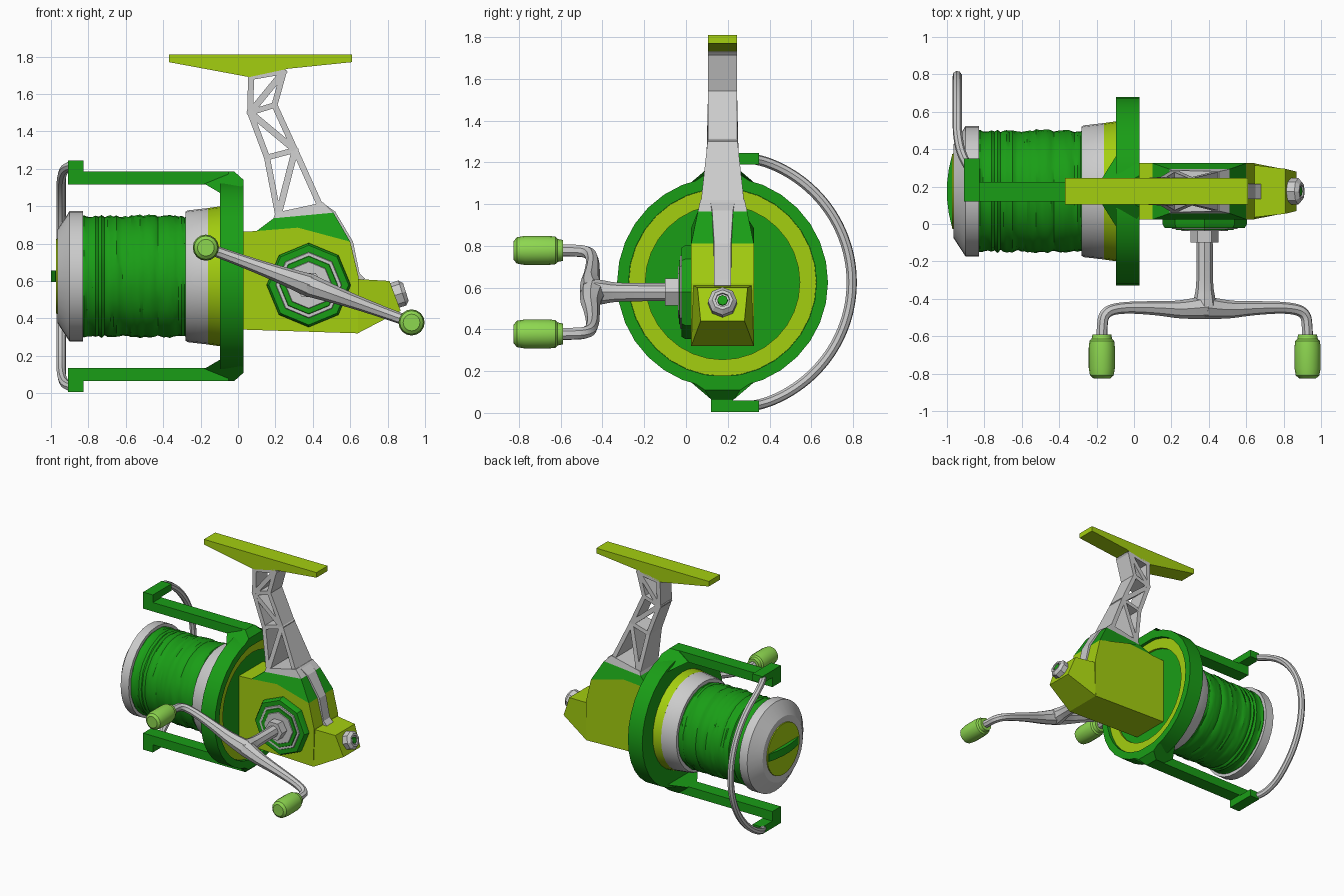
import bpy, bmesh, math, random
from mathutils import Vector

if "Cube" in bpy.data.objects:
    bpy.data.objects.remove(bpy.data.objects["Cube"])

random.seed(4)
GREEN = (0.01, 0.34, 0.008, 1)
LIME = (0.37, 0.62, 0.005, 1)
KNOB = (0.27, 0.68, 0.08, 1)
YC, ZC = 0.175, 0.625          # main axis of the reel runs along x here
mats = {}


def paint(ob, color):
    if color:
        if color not in mats:
            mats[color] = bpy.data.materials.new("paint")
            mats[color].diffuse_color = color
        ob.data.materials.append(mats[color])


def smooth(ob):
    bpy.ops.object.select_all(action='DESELECT')
    ob.select_set(True)
    bpy.context.view_layer.objects.active = ob
    bpy.ops.object.shade_smooth_by_angle(angle=math.radians(30))


def finish(name, bm, color):
    bmesh.ops.remove_doubles(bm, verts=bm.verts, dist=1e-5)
    bmesh.ops.recalc_face_normals(bm, faces=bm.faces)
    me = bpy.data.meshes.new(name)
    bm.to_mesh(me)
    bm.free()
    ob = bpy.data.objects.new(name, me)
    bpy.context.collection.objects.link(ob)
    paint(ob, color)
    return ob


def prism(name, pts, color=None, yc=YC, flip=False):
    """Side profile of (x, z, half width) points, spread to both sides of yc."""
    bm = bmesh.new()
    rows = [[bm.verts.new((x, yc + s * h, 2 * ZC - z if flip else z)) for x, z, h in pts]
            for s in (-1, 1)]
    n = len(pts)
    for r in rows:
        bm.faces.new(r)
    for i in range(n):
        j = (i + 1) % n
        bm.faces.new((rows[0][i], rows[0][j], rows[1][j], rows[1][i]))
    return finish(name, bm, color)


def lathe(name, prof, origin, axis, color=None, segs=32, jitter=0.0, closed=False):
    """Turn a profile of (radius, distance along axis)."""
    q = Vector(axis).to_track_quat('Z', 'Y')
    bm = bmesh.new()
    rings = []
    for r, t in prof:
        ring = []
        for k in range(segs):
            a = 2 * math.pi * k / segs
            rr = r + (random.uniform(-jitter, jitter) if r else 0)
            ring.append(bm.verts.new(Vector(origin) + q @ Vector((rr * math.cos(a), rr * math.sin(a), t))))
        rings.append(ring)
    pairs = list(zip(rings, rings[1:])) + ([(rings[-1], rings[0])] if closed else [])
    for a, b in pairs:
        for k in range(segs):
            j = (k + 1) % segs
            bm.faces.new((a[k], a[j], b[j], b[k]))
    ob = finish(name, bm, color)
    smooth(ob)
    return ob


def tube(name, pts, color=None):
    """Round bar through (x, y, z, radius) points."""
    cu = bpy.data.curves.new(name, 'CURVE')
    cu.dimensions = '3D'
    cu.bevel_depth = 1.0
    cu.bevel_resolution = 2
    cu.use_fill_caps = True
    sp = cu.splines.new('NURBS')
    sp.points.add(len(pts) - 1)
    for p, (x, y, z, r) in zip(sp.points, pts):
        p.co = (x, y, z, 1)
        p.radius = r
    sp.order_u = 3
    sp.use_endpoint_u = True
    sp.resolution_u = 6
    ob = bpy.data.objects.new(name, cu)
    bpy.context.collection.objects.link(ob)
    bpy.ops.object.select_all(action='DESELECT')
    ob.select_set(True)
    bpy.context.view_layer.objects.active = ob
    bpy.ops.object.convert(target='MESH')
    ob = bpy.context.object
    paint(ob, color)
    smooth(ob)
    return ob


# Mounting foot
prism("foot", [(x, z, 0.07) for x, z in ((-0.37, 1.81), (0.61, 1.81), (0.61, 1.77), (0.27, 1.735),
                                         (0.06, 1.69), (-0.37, 1.77))], LIME)

# Truss stem: chords, rungs and zigzag diagonals
left = [(0.07, 1.69), (0.065, 1.50), (0.155, 1.26), (0.215, 0.95)]
right = [(0.245, 1.72), (0.195, 1.54), (0.305, 1.30), (0.44, 1.00)]


def bar(name, p, q, w):
    p, q = Vector(p), Vector(q)
    d = (q - p).normalized()
    n = Vector((-d.y, d.x)) * w / 2
    p, q = p - d * w * 0.3, q + d * w * 0.3
    prism(name, [(v.x, v.y, 0.07 + 0.115 * max(0, 1.3 - v.y)) for v in (p + n, q + n, q - n, p - n)])


for i in range(3):
    bar("stem_front_chord", left[i], left[i + 1], 0.032)
    bar("stem_rear_chord", right[i], right[i + 1], 0.032)
    a, b = (left, right) if i == 1 else (right, left)
    bar("stem_diagonal", a[i], b[i + 1], 0.035)
for l, r in zip(left, right):
    bar("stem_rung", l, r, 0.03)

# Gear housing, shoulder, spine and tail
prism("housing", [(-0.03, 0.86, 0.15), (0.10, 0.867, 0.15), (0.32, 0.885, 0.15), (0.60, 0.81, 0.15),
                  (0.645, 0.62, 0.15), (0.64, 0.32, 0.15), (0.02, 0.34, 0.15), (-0.03, 0.345, 0.15)], LIME)
prism("housing_top", [(0.10, 0.867, 0.15), (0.32, 0.885, 0.15), (0.60, 0.81, 0.15),
                      (0.51, 0.965, 0.118), (0.19, 0.935, 0.118)], GREEN)
prism("shoulder", [(0.19, 0.935, 0.118), (0.51, 0.965, 0.118), (0.455, 1.02, 0.106), (0.20, 0.965, 0.112)])
prism("spine", [(x, z, h) for x, z, h in ((0.45, 1.02, 0.06), (0.52, 0.97, 0.05), (0.615, 0.81, 0.04),
                                          (0.65, 0.64, 0.04), (0.68, 0.61, 0.04), (0.62, 0.60, 0.04),
                                          (0.58, 0.80, 0.04), (0.45, 0.95, 0.06))])
prism("tail", [(0.64, 0.61, 0.14), (0.64, 0.32, 0.15), (0.87, 0.44, 0.105), (0.81, 0.60, 0.12)], LIME)
lathe("tail_nut", [(0, -0.02), (0.07, -0.02), (0.07, 0.035), (0.05, 0.055), (0.035, 0.055), (0.035, 0.04), (0, 0.04)],
      (0.845, YC, 0.525), (0.94, 0, 0.3), segs=8)
lathe("tail_nut_centre", [(0, 0), (0.025, 0), (0.025, 0.05), (0, 0.05)],
      (0.845, YC, 0.525), (0.94, 0, 0.3), GREEN, 8)

# Octagonal side cover in stacked coloured layers
HX, HZ = 0.378, 0.578
for name, r, t, col in (("cover_base", 0.225, 0.022, GREEN), ("cover_ring_outer", 0.185, 0.028, None),
                        ("cover_ring_inner", 0.165, 0.033, GREEN), ("cover_plate", 0.135, 0.038, None)):
    lathe(name, [(0, -0.06), (r, -0.06), (r, t - 0.02), (r - 0.012, t), (0, t)], (HX, 0, HZ), (0, -1, 0), col, 8)

# Crank with two arms and knobs
lathe("crank_nut", [(0, 0), (0.075, 0), (0.075, 0.1), (0, 0.1)], (HX, 0, HZ), (0, -1, 0), segs=6)
tube("crank_shaft", [(HX, y, HZ, r) for y, r in ((-0.05, 0.043), (-0.2, 0.043), (-0.34, 0.045),
                                               (-0.41, 0.06), (-0.46, 0.065), (-0.49, 0.03))])
for s in (-1, 1):
    path = [(0, -0.445, 0.062), (0.2, -0.46, 0.05), (0.45, -0.45, 0.038), (0.8, -0.445, 0.03),
            (0.98, -0.47, 0.03), (1.0, -0.56, 0.03), (1.0, -0.62, 0.03)]
    tube("crank_arm", [(HX + s * f * 0.55, y, HZ - s * f * 0.2, r) for f, y, r in path])
    lathe("knob", [(0, 0.59), (0.05, 0.59), (0.055, 0.615), (0.066, 0.625), (0.07, 0.66), (0.07, 0.77),
                   (0.063, 0.81), (0.045, 0.825), (0, 0.825)],
          (HX + s * 0.55, 0, HZ - s * 0.2), (0, -1, 0), KNOB, 16)

# Rotor ring with recessed rear face
AX, O = (1, 0, 0), (0, YC, ZC)
lathe("rotor_ring", [(0, -0.095), (0.505, -0.095), (0.505, 0.03), (0.45, 0.03), (0.45, -0.01), (0, -0.01)], O, AX, GREEN)
lathe("rotor_rear_ring", [(0.37, -0.03), (0.449, -0.03), (0.449, 0.005), (0.37, 0.005)], O, AX, LIME, closed=True)

# Rotor arms, mirrored top and bottom
for side, flip in (("upper", False), ("lower", True)):
    prism(side + "_lug", [(-0.095, 1.07, 0.19), (0.03, 1.07, 0.19), (0.03, 1.14, 0.085),
                          (-0.02, 1.185, 0.055), (-0.095, 1.185, 0.055), (-0.18, 1.12, 0.055)], GREEN, flip=flip)
    prism(side + "_arm", [(x, z, 0.053) for x, z in ((-0.91, 1.245), (-0.825, 1.245), (-0.825, 1.185), (-0.05, 1.185),
                                                     (-0.05, 1.115), (-0.91, 1.115))], GREEN, yc=0.172, flip=flip)
    prism(side + "_bail_mount", [(x, z, 0.075) for x, z in ((-0.91, 1.19), (-0.825, 1.19), (-0.825, 1.245),
                                                          (-0.91, 1.245))], GREEN, yc=0.275, flip=flip)

# Bail wire
bail = [(-0.88, 0.30, 2 * ZC - 0.032, 0.025)]
for k in range(13):
    a = math.radians(73 - 146 * k / 12)
    x = -0.945 + 0.025 * (k in (0, 12))
    bail.append((x, YC + 0.622 * math.cos(a), ZC + 0.615 * math.sin(a), 0.025))
bail.append((-0.88, 0.30, 0.032, 0.025))
tube("bail_wire", bail)

# Spool: skirt, wound line, front flange, drag cap
lathe("skirt_band", [(0, -0.16), (0.365, -0.16), (0.375, -0.09), (0, -0.09)], O, AX, LIME)
lathe("spool_skirt", [(0, -0.28), (0.345, -0.28), (0.352, -0.27), (0.366, -0.15), (0, -0.15)], O, AX)
wound = [(0.322 + random.uniform(-0.007, 0.007), -0.84 + 0.57 * i / 36) for i in range(37)]
lathe("wound_line", [(0, -0.84)] + wound + [(0, -0.27)], O, AX, GREEN, jitter=0.004)
lathe("spool_flange", [(0, -0.83), (0.35, -0.83), (0.35, -0.90), (0.25, -0.965), (0, -0.965)], O, AX)
lathe("drag_cap", [(0, -0.94), (0.205, -0.94), (0.2, -0.972), (0, -0.972)], O, AX, LIME)

# Drag grip bar: shallow arc across the cap
grip = [(0, -0.96, 0.19), (0, -0.975, 0.185), (0, -0.99, 0.12), (0, -1.0, 0.04)]
bm = bmesh.new()
outline = [(x, YC + s * h) for s in (-1, 1) for _, x, h in (grip if s < 0 else grip[::-1])]
rows = [[bm.verts.new((x, y, ZC + dz)) for x, y in outline] for dz in (-0.03, 0.03)]
for r in rows:
    bm.faces.new(r)
for i in range(len(outline)):
    j = (i + 1) % len(outline)
    bm.faces.new((rows[0][i], rows[0][j], rows[1][j], rows[1][i]))
finish("drag_grip", bm, GREEN)

for m in bpy.data.materials:
    if m.users and not m.is_grease_pencil:
        m.use_nodes = True
        m.node_tree.nodes["Principled BSDF"].inputs["Base Color"].default_value = m.diffuse_color
